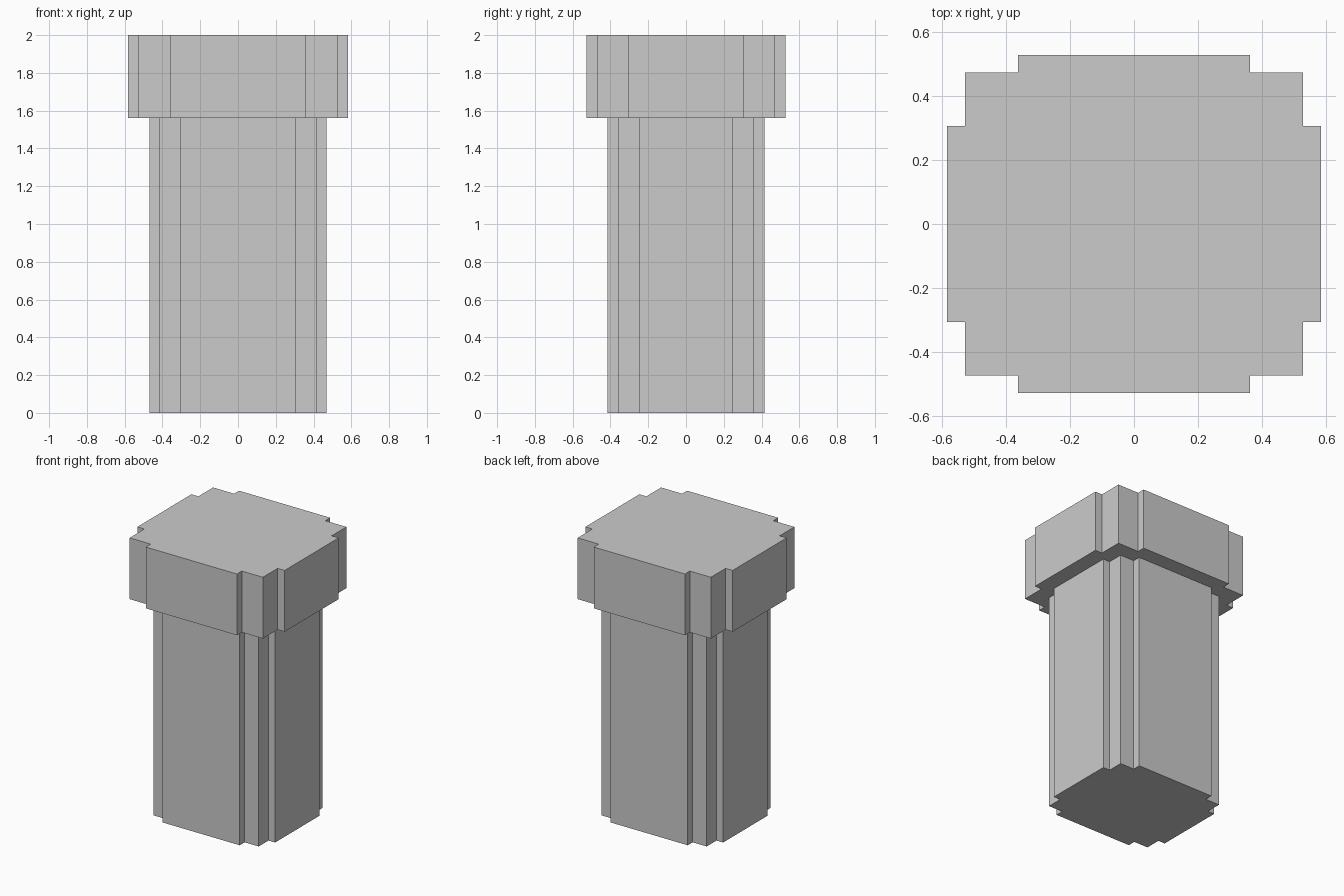
import bpy
import bmesh

if "Cube" in bpy.data.objects:
    bpy.data.objects.remove(bpy.data.objects["Cube"])

U = 1 / 18  # the model follows a regular step size


def stepped_prism(name, corner, z0, z1):
    """Extrude a stepped outline; corner is its +x +y quarter, listed counter-clockwise."""
    rev = corner[::-1]
    outline = (corner
               + [(-x, y) for x, y in rev]
               + [(-x, -y) for x, y in corner]
               + [(x, -y) for x, y in rev])
    bm = bmesh.new()
    base = bm.faces.new([bm.verts.new((x * U, y * U, z0 * U)) for x, y in outline])
    top = bmesh.ops.extrude_face_region(bm, geom=[base], use_keep_orig=True)
    verts = [g for g in top["geom"] if isinstance(g, bmesh.types.BMVert)]
    bmesh.ops.translate(bm, verts=verts, vec=(0, 0, (z1 - z0) * U))
    bmesh.ops.recalc_face_normals(bm, faces=bm.faces)
    mesh = bpy.data.meshes.new(name)
    bm.to_mesh(mesh)
    bm.free()
    obj = bpy.data.objects.new(name, mesh)
    bpy.context.collection.objects.link(obj)
    return obj


# Narrow lower shaft
stepped_prism("shaft", [(8.45, 4.5), (7.5, 4.5), (7.5, 6.5), (5.5, 6.5), (5.5, 7.5)], 0, 28.1)

# Wider cap on top
stepped_prism("cap", [(10.5, 5.5), (9.5, 5.5), (9.5, 8.5), (6.5, 8.5), (6.5, 9.5)], 28.1, 36)
